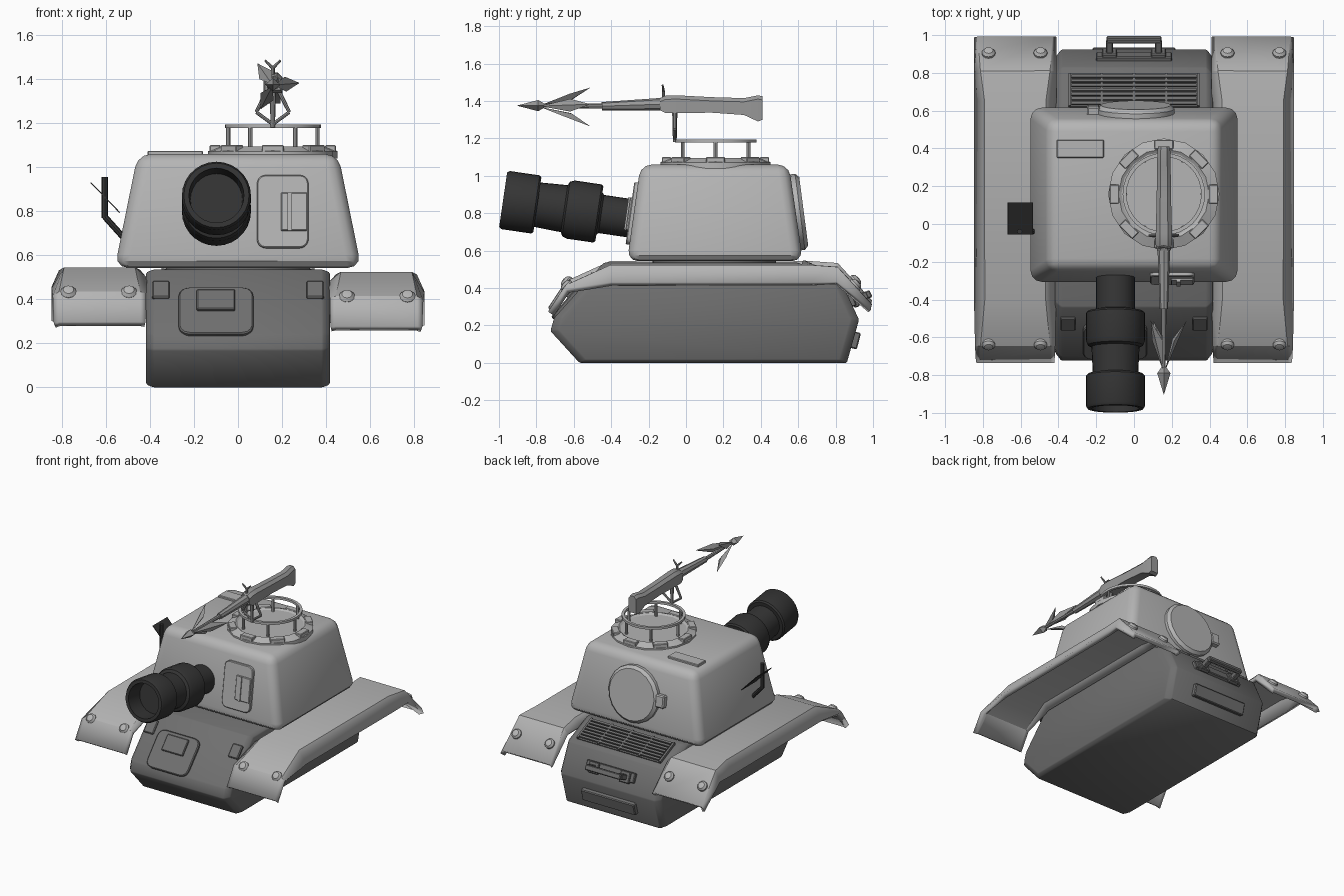
import bpy, bmesh, math
from mathutils import Matrix, Vector

if "Cube" in bpy.data.objects:
    bpy.data.objects.remove(bpy.data.objects["Cube"])


def material(name, v):
    m = bpy.data.materials.new(name)
    m.use_nodes = True
    m.diffuse_color = (v, v, v, 1)
    m.node_tree.nodes["Principled BSDF"].inputs["Base Color"].default_value = (v, v, v, 1)
    return m


LIGHT = material("light_grey", 0.46)
DARK = material("dark_grey", 0.16)
BLACK = material("charcoal", 0.035)
STEEL = material("steel_grey", 0.32)
built = []


def finish(name, bm, mat, matrix=None):
    if matrix:
        bm.transform(matrix)
    bmesh.ops.recalc_face_normals(bm, faces=bm.faces)
    me = bpy.data.meshes.new(name)
    bm.to_mesh(me)
    bm.free()
    me.materials.append(mat)
    ob = bpy.data.objects.new(name, me)
    bpy.context.collection.objects.link(ob)
    built.append(ob)
    return ob


def place(loc, tilt=0, axis='X'):
    return Matrix.Translation(loc) @ Matrix.Rotation(tilt, 4, axis)


def bevel(bm, width, segments=1, edges=None):
    bmesh.ops.bevel(bm, geom=edges or bm.edges[:], offset=width, segments=segments,
                    profile=0.5, affect='EDGES', clamp_overlap=True)


def box(name, loc, size, mat, tilt=0, axis='X', corner=0, edge=0):
    # corner rounds the outline seen along y, edge chamfers everything
    bm = bmesh.new()
    bmesh.ops.create_cube(bm, size=1, matrix=Matrix.Diagonal((*size, 1)))
    if corner:
        along = [e for e in bm.edges
                 if abs((e.verts[0].co - e.verts[1].co).normalized().y) > 0.9]
        bevel(bm, corner, 3, along)
    if edge:
        bevel(bm, edge)
    return finish(name, bm, mat, place(loc, tilt, axis))


def lathe(name, profile, mat, matrix, sides=24):
    # profile of (radius, height) turned around z
    bm = bmesh.new()
    vs = [bm.verts.new((r, 0, h)) for r, h in profile]
    es = [bm.edges.new(p) for p in zip(vs, vs[1:])]
    bmesh.ops.spin(bm, geom=vs + es, axis=(0, 0, 1), cent=(0, 0, 0),
                   steps=sides, angle=math.tau)
    bmesh.ops.remove_doubles(bm, verts=bm.verts, dist=0.0005)
    return finish(name, bm, mat, matrix)


def hull(name, points, mat, width=0, segments=1):
    # convex solid around the points
    bm = bmesh.new()
    for p in points:
        bm.verts.new(p)
    bmesh.ops.convex_hull(bm, input=bm.verts)
    bmesh.ops.dissolve_limit(bm, angle_limit=0.01, verts=bm.verts, edges=bm.edges)
    if width:
        bevel(bm, width, segments)
    return finish(name, bm, mat)


def rod(name, a, b, r1, r2, mat, sides=8):
    a, b = Vector(a), Vector(b)
    d = b - a
    m = Matrix.Translation(a) @ d.to_track_quat('Z', 'Y').to_matrix().to_4x4()
    return lathe(name, [(0, 0), (r1, 0), (r2, d.length), (0, d.length)], mat, m, sides)


# Hull body: full side profile in the middle, a slightly smaller one at the flanks
PROFILE = [(-.57, 0), (-.725, .17), (-.705, .24), (-.44, .535), (.60, .535),
           (.83, .435), (.925, .23), (.86, 0)]
hull("hull", [(s * x, .1 + (y - .1) * k, .27 + (z - .27) * k)
              for x, k in ((.385, 1), (.417, .95)) for s in (-1, 1) for y, z in PROFILE],
     DARK, .006)
lathe("turret_ring", [(0, 0), (.33, 0), (.33, .04), (0, .04)], DARK, place((0, .15, .52)), 32)

# Front hull hatch, handle and lugs
SLOPE = -.714
box("front_hatch", (-.10, -.617, .34), (.34, .035, .28), DARK, SLOPE, corner=.05, edge=.006)
box("front_hatch_handle", (-.10, -.588, .387), (.175, .045, .12), DARK, SLOPE, edge=.005)
for x in (-.35, .35):
    box("front_lug", (x, -.522, .437), (.08, .035, .10), DARK, SLOPE, edge=.006)

# Rear deck grille
DECK = 1.14
box("grille_bed", (0, .705, .489), (.68, .02, .19), DARK, DECK)
for i in range(7):
    t = (i - 3) * .026
    box("grille_slat", (0, .71 + t * .91, .504 - t * .415), (.66, .018, .016), DARK, DECK)
for x in (-.34, -.17, 0, .17, .34):
    box("grille_rib", (x, .71, .50), (.014, .02, .19), DARK, DECK)

# Rear plate and carrying handle
box("rear_lower_panel", (0, .905, .12), (.44, .04, .09), DARK, -.25, edge=.006)
box("rear_handle_base", (0, .885, .335), (.40, .03, .07), DARK, .42, edge=.005)
box("rear_handle_bar", (0, .975, .365), (.29, .03, .04), DARK, .42, edge=.006)
for x in (-.13, .13):
    box("rear_handle_arm", (x, .925, .345), (.035, .10, .04), DARK, .42, edge=.005)
    box("rear_handle_foot", (x, .90, .335), (.08, .03, .08), DARK, .42, edge=.005)

# Fenders: rows of (y, chamfer width, edge z, top z)
ROWS = [(-.72, .02, .27, .277), (-.635, .025, .395, .41), (-.40, .05, .43, .517),
        (.65, .05, .43, .517), (.805, .028, .435, .507), (.982, .015, .285, .312)]
for s in (-1, 1):
    lift = .011 if s < 0 else -.009
    bm = bmesh.new()
    grid = []
    for y, d, ze, zt in ROWS:
        line = ((.832, ze), (.832 - d, zt), (.423 + d, zt), (.423, (ze + zt) / 2))
        grid.append([bm.verts.new((s * x, y, z + lift)) for x, z in line])
    for a, b in zip(grid, grid[1:]):
        for i in range(3):
            bm.faces.new((a[i], a[i + 1], b[i + 1], b[i]))
    thickness = finish("fender", bm, LIGHT).modifiers.new("thickness", 'SOLIDIFY')
    thickness.thickness = .036
    thickness.offset = 0
    for x in (.495, .77):
        for y, z, tilt in ((-.638, .42, .85), (.905, .427, -.82)):
            lathe("fender_bolt", [(.036, -.02), (.036, .006), (.024, .02), (0, .025)],
                  LIGHT, place((s * x, y, z + lift), tilt), 12)

# Turret body
levels = [(.56, -.315, .625, .543), (.455, -.243, .55, 1.06)]
hull("turret", [(s * hx, y, z) for hx, y0, y1, z in levels for y in (y0, y1) for s in (-1, 1)],
     LIGHT, .06, 3)
box("roof_plate", (-.285, .398, 1.062), (.25, .095, .025), LIGHT, edge=.004)

# Turret front hatch
box("turret_front_hatch", (.203, -.28, .797), (.235, .04, .335), LIGHT, -.14, corner=.04, edge=.005)
box("hatch_panel", (.255, -.299, .797), (.12, .025, .175), LIGHT, -.14, edge=.004)
box("hatch_grip", (.235, -.307, .797), (.02, .025, .175), LIGHT, -.14)

# Turret rear round hatch and hinge
lathe("rear_round_hatch", [(0, 0), (.205, 0), (.205, .055), (.185, .075), (0, .075)], LIGHT,
      place((.01, .555, .80), math.pi * -.5 + .13), 20)
box("rear_hatch_hinge", (-.215, .595, .81), (.07, .06, .09), LIGHT, .13, edge=.008)

# Gun barrel with hollow muzzle
lathe("gun_barrel", [(0, -.08), (.103, -.08), (.103, .175), (.115, .185), (.147, .185), (.157, .195),
                     (.157, .34), (.147, .365), (.127, .375), (.120, .52), (.147, .52),
                     (.157, .53), (.157, .69), (.148, .705), (.125, .705), (.118, .58), (0, .58)],
      BLACK, place((-.098, -.28, .77), math.radians(81.7)), 28)

# Cupola with clamps, posts and rail
CX, CY = .158, .158
lathe("cupola", [(.295, 1.04), (.295, 1.072), (.24, 1.095), (.225, 1.085), (0, 1.085)], LIGHT,
      place((CX, CY, 0)), 16)
for i in range(8):
    a = math.tau * i / 8
    box("cupola_clamp", (CX + .262 * math.cos(a), CY + .262 * math.sin(a), 1.084),
        (.05, .10, .032), LIGHT, a, 'Z', edge=.004)
for i in range(6):
    a = math.tau * i / 6
    p = (CX + .203 * math.cos(a), CY + .203 * math.sin(a))
    rod("rail_post", (*p, 1.08), (*p, 1.18), .010, .010, LIGHT)
lathe("cupola_rail", [(.198, 1.178), (.218, 1.178), (.218, 1.195), (.198, 1.195), (.198, 1.178)],
      LIGHT, place((CX, CY, 0)), 32)

# Harpoon launcher stock: (y, half width, bottom z, top z)
STOCK = [(.41, .03, 1.30, 1.425), (.385, .034, 1.29, 1.43), (.31, .036, 1.325, 1.415),
         (.14, .038, 1.337, 1.42), (-.05, .043, 1.336, 1.43), (-.11, .043, 1.336, 1.428),
         (-.14, .036, 1.35, 1.415)]
bm = bmesh.new()
rings = [[bm.verts.new(c) for c in ((CX - w, y, lo), (CX + w, y, lo), (CX + w, y, hi - .02),
                                    (CX + w * .5, y, hi), (CX - w * .5, y, hi), (CX - w, y, hi - .02))]
         for y, w, lo, hi in STOCK]
for a, b in zip(rings, rings[1:]):
    for i in range(6):
        bm.faces.new((a[i - 1], a[i], b[i], b[i - 1]))
for cap in (rings[0], rings[-1]):
    bm.faces.new(cap)
finish("launcher_stock", bm, STEEL)
rod("launcher_barrel", (CX, -.12, 1.383), (CX, -.45, 1.372), .034, .022, STEEL)
rod("harpoon_shaft", (CX, -.44, 1.372), (CX, -.80, 1.375), .014, .009, STEEL)
rod("sight_post", (CX, -.12, 1.42), (CX, -.12, 1.455), .009, .009, STEEL)
for s in (-1, 1):
    rod("sight_prong", (CX, -.12, 1.45), (CX + s * .035, -.125, 1.485), .008, .005, STEEL)

# Launcher pivot
rod("pivot_pin", (CX, -.06, 1.18), (CX, -.06, 1.34), .010, .014, STEEL)
for s in (-1, 1):
    rod("pivot_upper_arm", (CX + s * .03, -.06, 1.34), (CX + s * .075, -.06, 1.25), .010, .008, STEEL)
    rod("pivot_lower_arm", (CX + s * .075, -.06, 1.25), (CX, -.06, 1.195), .008, .008, STEEL)

# Harpoon head and barbs
hull("harpoon_tip", [(CX, -.905, 1.375), (CX - .035, -.79, 1.375), (CX + .035, -.79, 1.375),
                     (CX, -.79, 1.405), (CX, -.79, 1.345), (CX, -.74, 1.375)], STEEL)
for deg in (125, 5, 243):
    radial = Vector((math.cos(math.radians(deg)), 0, math.sin(math.radians(deg))))
    side = radial.cross(Vector((0, 1, 0)))
    root = Vector((CX, 0, 1.372))
    leaf = [(-.78, .005, 0), (-.62, .058, .034), (-.62, .058, -.034),
            (-.63, .068, 0), (-.61, .045, 0), (-.51, .122, 0)]
    hull("harpoon_barb", [root + Vector((0, y, 0)) + radial * r + side * t
                          for y, r, t in leaf], STEEL)

# Side mirror on a bent arm
rod("mirror_arm_upper", (-.605, -.04, .955), (-.605, -.04, .77), .014, .014, BLACK)
rod("mirror_arm_lower", (-.605, -.04, .775), (-.515, -.04, .675), .014, .014, BLACK)
box("mirror_plate", (-.603, .03, .862), (.19, .17, .005), BLACK, math.radians(46), 'Y')

# Shading
bpy.ops.object.select_all(action='DESELECT')
for ob in built:
    ob.select_set(True)
bpy.context.view_layer.objects.active = built[0]
bpy.ops.object.shade_smooth_by_angle(angle=math.radians(32))
